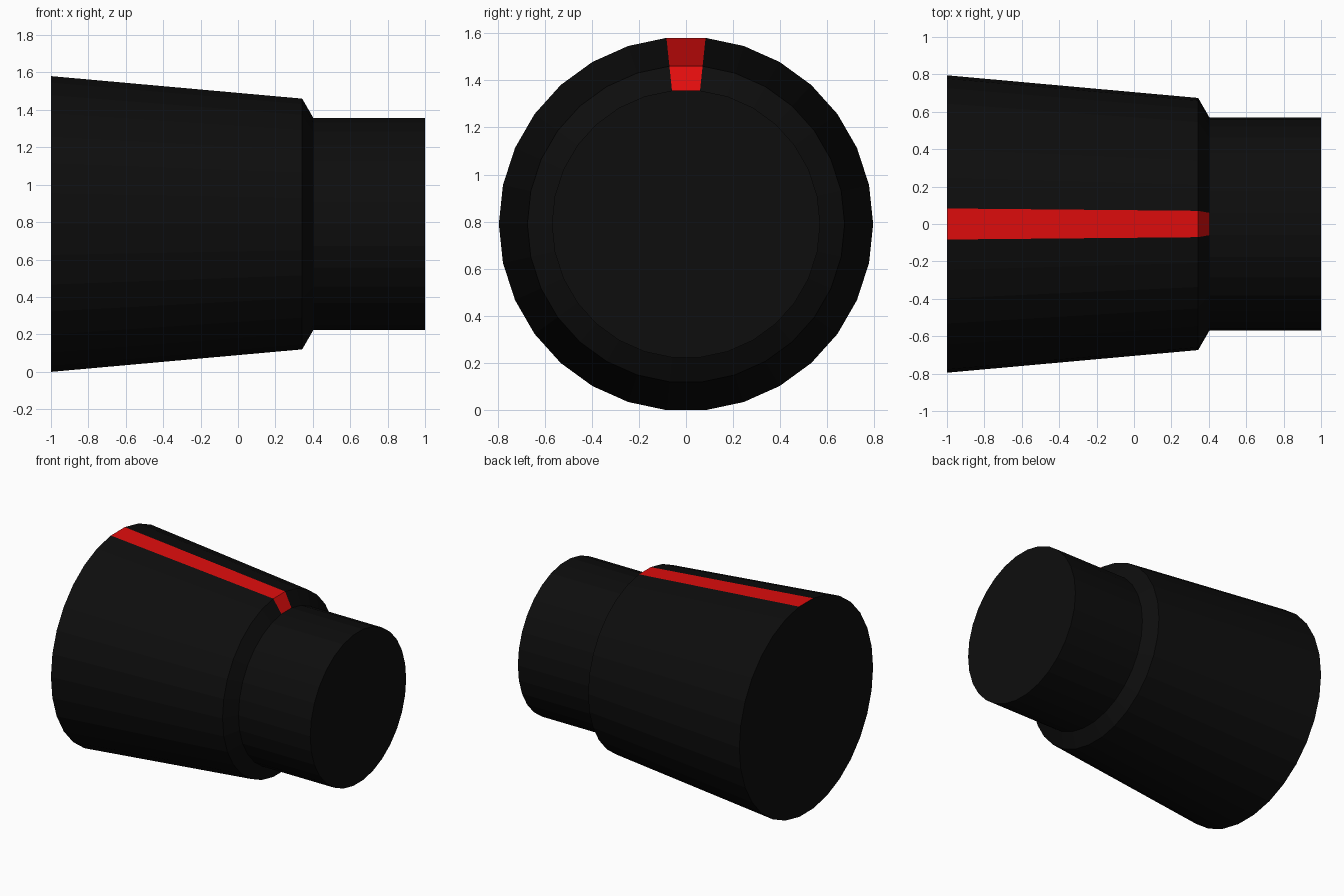
import bpy
import bmesh
from math import cos, sin, tau

cube = bpy.data.objects.get("Cube")
if cube:
    bpy.data.objects.remove(cube, do_unlink=True)

SIDES = 30
CENTRE_Z = 0.79
# (x, radius) along the knob axis: skirt, bevelled shoulder, neck
PROFILE = [(-1, 0.795), (0.343, 0.674), (0.403, 0.57), (1, 0.57)]


def make_material(name, colour):
    mat = bpy.data.materials.new(name)
    mat.use_nodes = True
    mat.diffuse_color = colour
    mat.node_tree.nodes["Principled BSDF"].inputs["Base Color"].default_value = colour
    return mat


# Turned body along x, with a flat side on top
bm = bmesh.new()
rings = []
for x, r in PROFILE:
    angles = [tau * i / SIDES for i in range(SIDES)]
    rings.append([bm.verts.new((x, r * cos(a), CENTRE_Z + r * sin(a))) for a in angles])
for low, high in zip(rings, rings[1:]):
    for i in range(SIDES):
        j = (i + 1) % SIDES
        bm.faces.new((low[i], low[j], high[j], high[i]))
bm.faces.new(rings[0])
bm.faces.new(rings[-1])
bmesh.ops.recalc_face_normals(bm, faces=bm.faces)

# Red pointer stripe: the top faces of the skirt and shoulder
for face in bm.faces:
    c = face.calc_center_median()
    on_top = abs(c.y) < 0.01 and c.z > CENTRE_Z + 0.3
    face.material_index = int(on_top and c.x < 0.5)

mesh = bpy.data.meshes.new("knob_body")
bm.to_mesh(mesh)
bm.free()
mesh.materials.append(make_material("black plastic", (0.004, 0.004, 0.004, 1)))
mesh.materials.append(make_material("red pointer", (0.75, 0.004, 0.004, 1)))
knob = bpy.data.objects.new("knob_body", mesh)
bpy.context.collection.objects.link(knob)
